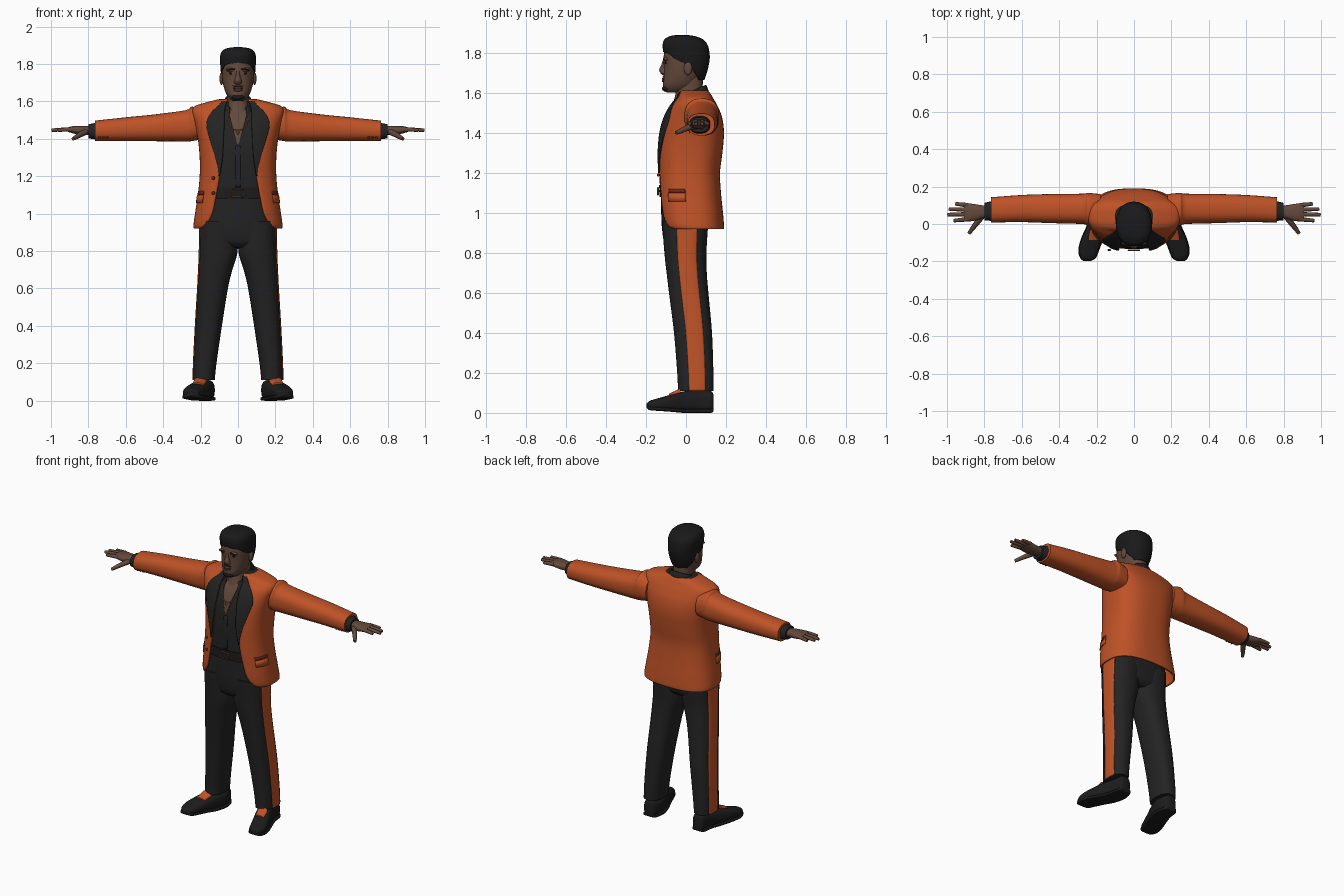
import bpy, bmesh, math
from mathutils import Matrix, Vector

if "Cube" in bpy.data.objects:
    bpy.data.objects.remove(bpy.data.objects["Cube"])
TAU = 2 * math.pi


def material(name, *rgb):
    m = bpy.data.materials.new(name)
    m.use_nodes = True
    m.diffuse_color = (*rgb, 1)
    m.node_tree.nodes["Principled BSDF"].inputs["Base Color"].default_value = (*rgb, 1)
    return m


orange = material("orange cloth", 0.52, 0.085, 0.02)
rust = material("rust trim", 0.16, 0.02, 0.01)
black = material("black cloth", 0.017, 0.017, 0.018)
leather = material("black leather", 0.012, 0.012, 0.013)
skin = material("brown skin", 0.125, 0.066, 0.044)
lip = material("lip brown", 0.09, 0.04, 0.032)
hair_black = material("hair black", 0.01, 0.01, 0.011)
bronze = material("bronze", 0.22, 0.09, 0.04)


def smooth(rows, k=5):
    """Catmull-Rom interpolation between the rows of a loft."""
    out = []
    for i in range(len(rows) - 1):
        p = [rows[max(0, min(len(rows) - 1, i + d))] for d in (-1, 0, 1, 2)]
        for s in range(k):
            t = s / k
            out.append([b + t / 2 * (c - a + t * (2*a - 5*b + 4*c - d + t * (3*(b - c) + d - a)))
                        for a, b, c, d in zip(*p)])
    return out + [list(rows[-1])]


def finish(bm, name, mat, mirror=False, thick=0):
    me = bpy.data.meshes.new(name)
    bm.to_mesh(me)
    bm.free()
    ob = bpy.data.objects.new(name, me)
    bpy.context.collection.objects.link(ob)
    me.materials.append(mat)
    bpy.ops.object.select_all(action='DESELECT')
    ob.select_set(True)
    bpy.context.view_layer.objects.active = ob
    bpy.ops.object.shade_smooth_by_angle(angle=math.radians(45))
    if thick:
        mod = ob.modifiers.new("thickness", 'SOLIDIFY')
        mod.thickness, mod.offset = thick, -1
    if mirror:
        ob.modifiers.new("mirror", 'MIRROR')
    return ob


def sheet(name, rows, mat, axis="z", n=2.4, seg=40, off=0, thick=0, mirror=False, shear=0):
    """Loft of rounded sections (t, u0, u1, v0, v1[, start angle, end angle])."""
    bm = bmesh.new()
    rings = []
    for r in rows:
        t, u0, u1, v0, v1 = r[:5]
        lo, hi = r[5:7] if len(r) > 5 else (0, TAU)
        ring = []
        for i in range(seg + 1):
            a = lo + (hi - lo) * i / seg
            s, c = math.sin(a), math.cos(a)
            u = (u0 + u1) / 2 + ((u1 - u0) / 2 + off) * math.copysign(abs(s) ** (2 / n), s)
            v = (v0 + v1) / 2 - ((v1 - v0) / 2 + off) * math.copysign(abs(c) ** (2 / n), c)
            co = {"z": (u, v, t + shear * v), "x": (t, u, v), "y": (v, t, u)}[axis]
            ring.append(bm.verts.new(co))
        rings.append((ring, hi - lo > TAU - 0.01))
    for (p, _), (q, _) in zip(rings, rings[1:]):
        for i in range(seg):
            bm.faces.new((p[i], p[i + 1], q[i + 1], q[i]))
    if rings[0][1]:
        bm.faces.new(rings[0][0][seg - 1::-1])
    if rings[-1][1]:
        bm.faces.new(rings[-1][0][:seg])
    bmesh.ops.remove_doubles(bm, verts=bm.verts, dist=0.00005)
    return finish(bm, name, mat, mirror, thick)


def ball(name, pos, size, mat, mirror=False, tilt=0):
    bm = bmesh.new()
    bmesh.ops.create_uvsphere(bm, u_segments=20, v_segments=12, radius=1, matrix=Matrix.Translation(pos)
                              @ Matrix.Rotation(tilt, 4, 'Y') @ Matrix.Diagonal((*size, 1)))
    return finish(bm, name, mat, mirror)


def tube(name, points, radius, mat, mirror=False, taper=1):
    cu = bpy.data.curves.new(name, 'CURVE')
    cu.dimensions, cu.bevel_depth, cu.bevel_resolution, cu.use_fill_caps = '3D', radius, 3, True
    sp = cu.splines.new('POLY')
    sp.points.add(len(points) - 1)
    for i, (p, co) in enumerate(zip(sp.points, points)):
        p.co, p.radius = (*co, 1), 1 + (taper - 1) * i / (len(points) - 1)
    cu.materials.append(mat)
    ob = bpy.data.objects.new(name, cu)
    bpy.context.collection.objects.link(ob)
    if mirror:
        ob.modifiers.new("mirror", 'MIRROR')


# Jacket rows: height, half width, front, back, opening half width, lapel half width
N = 2.6
body = smooth([
    (0.92, .236, -.11, .19, .205, .2), (0.94, .238, -.125, .19, .175, .2),
    (1.0, .23, -.135, .185, .14, .15), (1.1, .215, -.14, .175, .118, .12),
    (1.2, .205, -.142, .17, .10, .101), (1.3, .205, -.142, .182, .085, .118),
    (1.4, .215, -.132, .19, .08, .148), (1.48, .232, -.108, .18, .075, .165),
    (1.54, .246, -.075, .155, .075, .14), (1.575, .23, -.045, .135, .07, .105),
    (1.6, .15, -.035, .12, .06, .085), (1.612, .1, -.025, .105, .055, .07)])


def around(r, lo, hi, inset=0):
    z, w, f, b = r[:4]
    return (z, inset - w, w - inset, f + inset, b - inset, lo, hi)


def angle(r, x):
    return math.asin(min(1, x / r[1]) ** (N / 2))


sheet("jacket", [around(r, angle(r, r[4]), TAU - angle(r, r[4])) for r in body],
      orange, n=N, seg=64, thick=.009)
sheet("lapel", [around(r, angle(r, r[4] - .004), angle(r, max(r[5], r[4]))) for r in body if 1.19 < r[0] < 1.605],
      black, n=N, seg=10, off=.006, thick=.008, mirror=True)
sheet("shirt", [around(r, 0, TAU, .012) for r in body if r[0] > 1.07], black, n=N, seg=64)
sheet("shirt_placket", [around(r, -.03, .03, .01) for r in body if 1.13 < r[0] < 1.37], black, n=N, seg=4, thick=.004)
chest = [(r, angle(r, .055 * (r[0] - 1.355) / .2)) for r in body if 1.36 < r[0] < 1.57]
sheet("chest", [around(r, -a, a, .008) for r, a in chest], skin, n=N, seg=10, thick=.004)
sheet("pocket_flap", [around(r, .95, 1.5) for r in body if 1.05 < r[0] < 1.115],
      orange, n=N, seg=10, off=.005, thick=.006, mirror=True)
sheet("pocket_seam", [around(r, .95, 1.5) for r in body if 1.095 < r[0] < 1.125],
      rust, n=N, seg=10, off=.002, thick=.003, mirror=True)
for z in (1.11, 1.19):
    ball("jacket_button", (-.132, -.139, z), (.009, .006, .009), rust)

# Shirt collar, rising towards the back
sheet("shirt_collar", smooth([(1.535, -.1, .1, -.095, .115, .45, TAU - .45), (1.57, -.085, .085, -.083, .11, .5, TAU - .5),
      (1.596, -.072, .072, -.07, .1, .6, TAU - .6)]), black, shear=.45, thick=.008)
tube("necklace", [(.055 * math.sin(a), -.078 - .04 * math.cos(a), 1.52 - .075 * math.cos(a))
                  for a in [i * math.pi / 16 - math.pi / 2 for i in range(17)]], .003, bronze)
ball("pendant", (0, -.122, 1.435), (.007, .004, .011), bronze)

# Sleeves, cuffs and hands
sheet("sleeve", smooth([(.18, .0, .16, 1.40, 1.55), (.245, -.008, .166, 1.388, 1.572), (.28, .0, .162, 1.386, 1.553),
      (.45, .005, .16, 1.387, 1.53), (.6, .01, .155, 1.387, 1.515), (.765, .008, .143, 1.387, 1.497)]),
      orange, axis="x", mirror=True)
for x in (.70, .72, .74):
    ball("sleeve_button", (x, .02, 1.408), (.007, .006, .007), rust, mirror=True)
sheet("shirt_cuff", [(.75, .015, .125, 1.395, 1.488), (.798, .02, .113, 1.402, 1.478)], black, axis="x", mirror=True)
sheet("palm", smooth([(.77, .035, .1, 1.42, 1.465), (.81, .03, .1, 1.42, 1.468), (.85, .018, .106, 1.422, 1.468),
      (.885, .014, .11, 1.43, 1.467), (.91, .02, .106, 1.437, 1.461)]), skin, axis="x", mirror=True)
for y, tip_y, tip_x in ((.026, .018, .965), (.052, .05, .998), (.077, .08, .99), (.1, .108, .955)):
    def at(t):
        return (.885 + (tip_x - .885) * t, y + (tip_y - y) * t, 1.45 - .004 * t * t)
    tube("finger", [at(t) for t in (0, .5, .95, 1)], .0125, skin, mirror=True, taper=.65)
tube("thumb", [(.815, .04, 1.437), (.845, .0, 1.422), (.868, -.03, 1.408), (.882, -.05, 1.4)], .017, skin, mirror=True, taper=.55)

# Trousers, side stripes and belt
sheet("trouser_seat", smooth([(.82, -.1, .1, -.08, .07), (.85, -.185, .185, -.108, .1), (.92, -.204, .204, -.12, .11),
      (1.0, -.2, .2, -.124, .13), (1.12, -.19, .19, -.126, .14)]), black)
leg = smooth([(.11, .124, .24, -.04, .138), (.2, .115, .238, -.044, .137), (.4, .086, .228, -.06, .13),
              (.6, .054, .216, -.085, .112), (.7, .03, .211, -.097, .104), (.8, .002, .207, -.108, .102),
              (.96, .0, .205, -.12, .112)])
sheet("trouser_leg", leg, black, mirror=True)
sheet("side_stripe", [r + [1.27, 2.05] for r in leg], orange, seg=10, off=.003, thick=.005, mirror=True)
sheet("belt", [around(r, 0, TAU, .007) for r in body if 1.07 < r[0] < 1.145], leather, n=N, seg=64)
corners = [(x, -.14, 1.108 + z) for x, z in ((-.03, -.018), (.03, -.018), (.03, .018), (-.03, .018), (-.03, -.018))]
tube("belt_buckle", corners, .004, bronze)

# Shoes, turned outward: rows are y, z range, x range
shoe = smooth([(-.198, .025, .045, .235, .265), (-.182, .014, .06, .208, .284), (-.14, .01, .073, .19, .294),
               (-.08, .006, .09, .167, .28), (-.01, .0, .108, .14, .25), (.06, .0, .112, .124, .226),
               (.125, .0, .108, .138, .215), (.138, .012, .085, .155, .2)])
sheet("shoe", shoe, leather, axis="y", n=2.7, mirror=True)
sheet("shoe_sole", [(y, z0, z0 + .02, x0 - .004, x1 + .004) for y, z0, z1, x0, x1 in shoe],
      leather, axis="y", n=5, mirror=True)
sheet("shoe_tongue", smooth([(-.085, .07, .096, .185, .245), (-.055, .08, .11, .175, .24), (-.028, .09, .124, .165, .235)]),
      orange, axis="y", mirror=True)

# Neck and head
sheet("neck", smooth([(1.48, -.07, .07, -.085, .06), (1.54, -.06, .06, -.068, .075), (1.6, -.058, .058, -.052, .082),
      (1.69, -.06, .06, -.05, .085)]), skin)
sheet("head", smooth([(1.603, -.025, .025, -.098, -.02), (1.613, -.043, .043, -.11, .03), (1.64, -.063, .063, -.115, .05),
      (1.68, -.077, .077, -.112, .075), (1.72, -.084, .084, -.11, .09), (1.77, -.087, .087, -.113, .1),
      (1.82, -.087, .087, -.104, .1), (1.86, -.07, .07, -.08, .08), (1.875, -.03, .03, -.04, .04)]), skin, n=2.2)
sheet("nose", smooth([(1.69, -.012, .012, -.118, -.09), (1.7, -.021, .021, -.128, -.09), (1.715, -.018, .018, -.134, -.09),
      (1.74, -.011, .011, -.124, -.09), (1.77, -.009, .009, -.114, -.09)]), skin, n=2, seg=20)
ball("ear", (.088, .01, 1.722), (.011, .021, .034), skin, mirror=True)
ball("brow_ridge", (.036, -.101, 1.769), (.03, .012, .011), skin, mirror=True)
ball("eyebrow", (.037, -.109, 1.771), (.024, .006, .005), hair_black, mirror=True, tilt=.1)
ball("eye", (.035, -.101, 1.75), (.014, .006, .006), hair_black, mirror=True)
for z, w in ((1.671, .027), (1.66, .023)):
    ball("lip", (0, -.111, z), (w, .01, .007), lip)
ball("moustache", (0, -.111, 1.683), (.03, .006, .003), hair_black)
ball("goatee", (0, -.098, 1.622), (.036, .022, .016), hair_black)

# Hair: a cap whose front edge climbs from the nape to the hairline
hair = smooth([(1.665, -.07, .07, -.1, .092, 2.3), (1.7, -.084, .084, -.105, .104, 1.95), (1.74, -.091, .091, -.11, .114, 1.65),
               (1.775, -.093, .093, -.113, .119, 1.05), (1.795, -.095, .095, -.114, .118, .75), (1.81, -.096, .096, -.115, .116, .0),
               (1.84, -.096, .096, -.117, .108, .0), (1.868, -.086, .086, -.108, .085, .0),
               (1.884, -.06, .06, -.08, .045, .0), (1.89, -.02, .02, -.045, .0, .0)])
sheet("hair", [r[:5] + [max(0, r[5]), TAU - max(0, r[5])] for r in hair], hair_black, n=2.3, seg=48, thick=.006)
